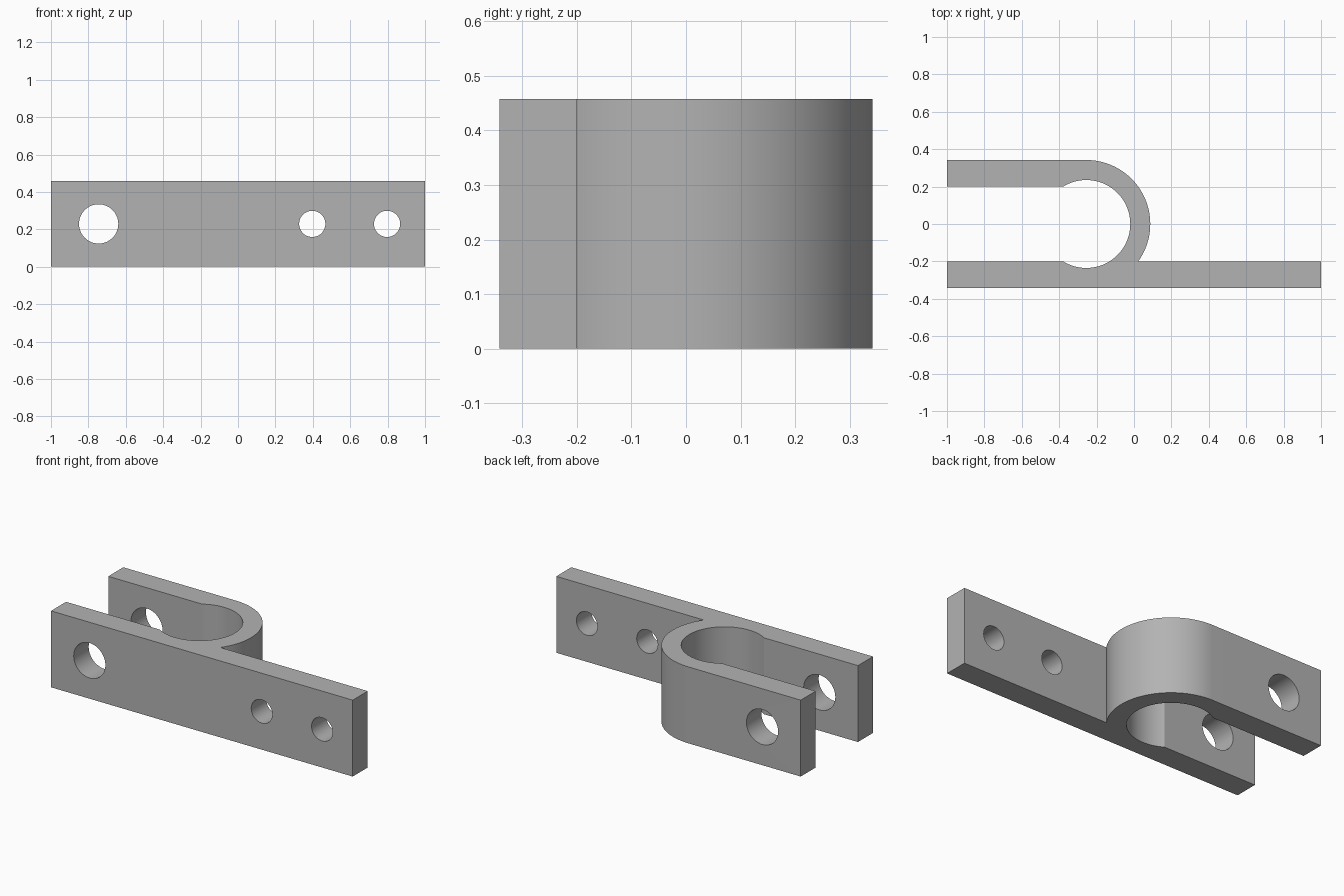
import bpy, bmesh
from math import sin, cos, asin, pi, radians
from mathutils import Matrix

if "Cube" in bpy.data.objects:
    bpy.data.objects.remove(bpy.data.objects["Cube"], do_unlink=True)

HEIGHT = 0.458
OUTER, INNER = 0.342, 0.235    # loop radii
GAP = 0.2                      # half the gap between the two arms
LOOP_X = -0.255                # loop centre

# Material
grey = bpy.data.materials.new("plain_grey")
grey.use_nodes = True
color = (0.45, 0.45, 0.45, 1)
grey.diffuse_color = color
grey.node_tree.nodes["Principled BSDF"].inputs["Base Color"].default_value = color


def new_object(name, bm):
    bmesh.ops.recalc_face_normals(bm, faces=bm.faces)
    mesh = bpy.data.meshes.new(name)
    bm.to_mesh(mesh)
    bm.free()
    mesh.materials.append(grey)
    obj = bpy.data.objects.new(name, mesh)
    bpy.context.collection.objects.link(obj)
    return obj


def arc(radius, start, end, steps):
    angles = [start + (end - start) * i / steps for i in range(steps + 1)]
    return [(LOOP_X + radius * cos(a), radius * sin(a)) for a in angles]


# Clamp outline: long flat arm, outer loop, short arm, inner loop
outer_end = asin(GAP / OUTER)
inner_end = pi - asin(GAP / INNER)
outline = [(-1, -OUTER), (1, -OUTER), (1, -GAP)]
outline += arc(OUTER, -outer_end, pi / 2, 48)
outline += [(-1, OUTER), (-1, GAP)]
outline += arc(INNER, inner_end, -inner_end, 72)
outline += [(-1, -GAP)]

bm = bmesh.new()
base = bm.faces.new([bm.verts.new((x, y, 0)) for x, y in outline])
side = bmesh.ops.extrude_face_region(bm, geom=[base], use_keep_orig=True)
top = [v for v in side["geom"] if isinstance(v, bmesh.types.BMVert)]
bmesh.ops.translate(bm, verts=top, vec=(0, 0, HEIGHT))
clamp = new_object("pipe_clamp", bm)

# Bolt hole through both arms, screw holes through the long arm
bm = bmesh.new()
for x, radius in ((-0.745, 0.105), (0.397, 0.07), (0.797, 0.07)):
    place = Matrix.Translation((x, 0, HEIGHT / 2)) @ Matrix.Rotation(radians(90), 4, "X")
    bmesh.ops.create_cone(bm, cap_ends=True, segments=48, radius1=radius,
                          radius2=radius, depth=1, matrix=place)
cutter = new_object("hole_cutter", bm)
cutter.hide_render = True

cut = clamp.modifiers.new("holes", "BOOLEAN")
cut.operation = "DIFFERENCE"
cut.solver = "EXACT"
cut.object = cutter
bpy.ops.object.select_all(action="DESELECT")
clamp.select_set(True)
bpy.context.view_layer.objects.active = clamp
bpy.ops.object.modifier_apply(modifier=cut.name)
bpy.data.objects.remove(cutter, do_unlink=True)
bpy.ops.object.shade_smooth_by_angle(angle=radians(20))
